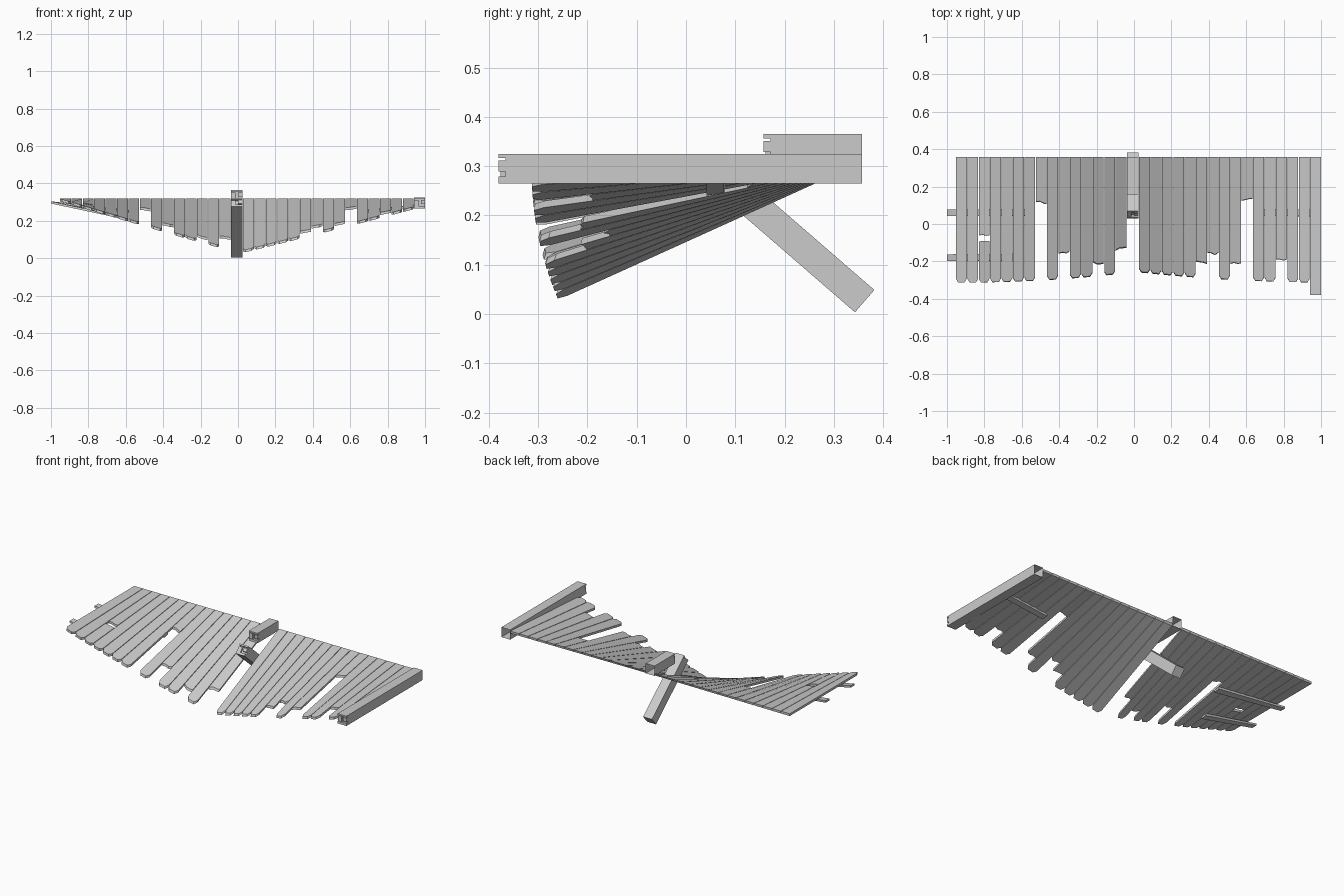
import bpy, bmesh, random
from math import radians, sin, cos
from mathutils import Matrix, Vector

random.seed(4)
cube = bpy.data.objects.get("Cube")
if cube:
    bpy.data.objects.remove(cube, do_unlink=True)

wood = bpy.data.materials.new("weathered_grey")
wood.use_nodes = True
GREY = (0.6, 0.6, 0.6, 1)
wood.diffuse_color = GREY
wood.node_tree.nodes["Principled BSDF"].inputs["Base Color"].default_value = GREY

BACK, TOP, LENGTH, PITCH = 0.357, 0.318, 0.67, 0.061


def finish(bm, name):
    bmesh.ops.recalc_face_normals(bm, faces=bm.faces)
    mesh = bpy.data.meshes.new(name)
    bm.to_mesh(mesh)
    bm.free()
    mesh.materials.append(wood)
    obj = bpy.data.objects.new(name, mesh)
    bpy.context.collection.objects.link(obj)
    return obj


def droop(x):
    """Sag angle of the deck, steepest at the middle."""
    if x > 0:
        return radians(25 * (1 - x / 1.1))
    return radians(24.5 * max(0, 1 + x / 0.95))


def sag(bm):
    """Hinge every vertex around the back edge of the deck."""
    for v in bm.verts:
        a, d, h = droop(v.co.x), -v.co.y, v.co.z
        v.co.y = BACK - d * cos(a) + h * sin(a)
        v.co.z = TOP - d * sin(a) + h * cos(a)


def slab(name, outline, top, bottom):
    """Extruded flat outline that follows the sagging deck."""
    bm = bmesh.new()
    face = bm.faces.new([bm.verts.new((x, y, top)) for x, y in outline])
    new = bmesh.ops.extrude_face_region(bm, geom=[face])["geom"]
    for v in new:
        if isinstance(v, bmesh.types.BMVert):
            v.co.z = bottom
    sag(bm)
    return finish(bm, name)


def plank(name, x, start, end, broken):
    x0, x1 = x + 0.001, x + PITCH - 0.002
    if broken:
        tip = [(x0 + (x1 - x0) * t, -end + random.uniform(-0.004, 0.014))
               for t in (1, 0.7, 0.35, 0)]
    else:
        tip = [(x1, 0.02 - end), (x1 - 0.012, -end),
               (x0 + 0.012, -end), (x0, 0.02 - end)]
    slab(name, [(x0, -start), (x1, -start)] + tip, 0, -0.014)


def box(bm, lo, hi):
    size = Vector(hi) - Vector(lo)
    mid = (Vector(hi) + Vector(lo)) / 2
    m = Matrix.Translation(mid) @ Matrix.Diagonal((*size, 1))
    return bmesh.ops.create_cube(bm, size=1, matrix=m)["verts"]


def beam(name, length, location, tilt=0, open_back=True):
    """Square post along -y, snapped at the far end."""
    bm = bmesh.new()
    r = 0.03
    body = length - 0.014
    box(bm, (-r, -body, -r), (r, 0, r))
    if open_back:
        ends = [f for f in bm.faces if f.calc_center_median().y > -0.001]
        bmesh.ops.delete(bm, geom=ends, context='FACES_ONLY')
    # uneven splinters on the snapped end
    for x0, x1, z0, z1, d in ((-r, r, -r, -0.016, 0.014),
                              (-r, -0.006, -0.016, 0.016, 0.010),
                              (0.008, r, -0.006, 0.016, 0.014),
                              (-r, r, 0.021, r, 0.014)):
        box(bm, (x0, -body - d, z0), (x1, -body, z1))
    obj = finish(bm, name)
    obj.matrix_world = Matrix.Translation(location) @ Matrix.Rotation(tilt, 4, 'X')


# Deck planks: index -> y where the snapped ones stop
snapped = {2: -0.06, 7: 0.11, 9: -0.155, 12: -0.21, 14: -0.135, 20: -0.21,
           21: -0.16, 23: -0.21, 24: 0.125, 27: -0.2}
for i in range(30):
    x = -0.953 + PITCH * i if i < 15 else 0.026 + PITCH * (i - 15)
    end = LENGTH
    if i in snapped:
        end = (BACK - snapped[i]) / cos(droop(x + PITCH / 2))
    plank(f"plank_{i + 1}", x, 0, end, i in snapped)
    if i == 2:
        plank("plank_3_front", x, 0.45, LENGTH, False)

# Cross battens beneath the deck
for name, x0, x1, y in (("left_back_batten", -1, -0.53, 0.06),
                        ("left_front_batten", -1, -0.64, -0.18),
                        ("right_batten", 0.68, 0.95, 0.06)):
    d0, d1 = y + 0.018 - BACK, y - 0.018 - BACK
    slab(name, [(x0, d0), (x1, d0), (x1, d1), (x0, d1)], -0.014, -0.026)

# Heavy beams
beam("right_side_beam", 0.737, (0.97, 0.357, 0.295))
beam("centre_top_beam", 0.2, (-0.007, 0.357, 0.335))
beam("diagonal_brace", 0.415, (-0.007, 0.3625, 0.026), radians(-40.9), False)
